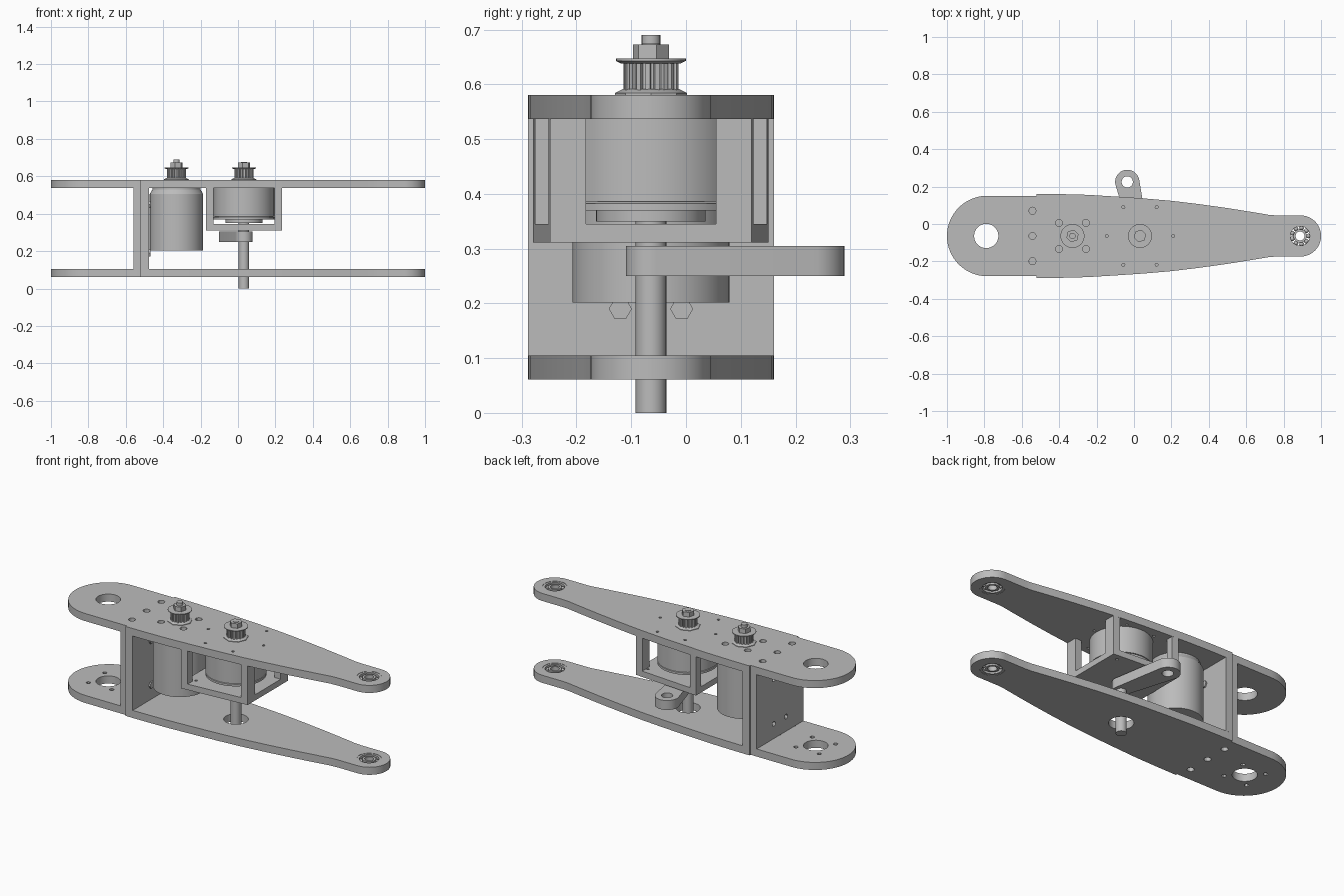
import bpy, bmesh, math
from mathutils import Matrix, Vector

if "Cube" in bpy.data.objects:
    bpy.data.objects.remove(bpy.data.objects["Cube"])

CY = -0.064                     # centre line of the arm
GREY = (0.5, 0.5, 0.5, 1)
grey = bpy.data.materials.new("plain grey")
grey.use_nodes = True
grey.diffuse_color = GREY
grey.node_tree.nodes["Principled BSDF"].inputs["Base Color"].default_value = GREY


def finish(name, bm, matrix=Matrix()):
    bmesh.ops.remove_doubles(bm, verts=bm.verts, dist=1e-5)
    bmesh.ops.recalc_face_normals(bm, faces=bm.faces)
    mesh = bpy.data.meshes.new(name)
    bm.to_mesh(mesh)
    bm.free()
    mesh.materials.append(grey)
    obj = bpy.data.objects.new(name, mesh)
    obj.matrix_world = matrix
    bpy.context.collection.objects.link(obj)
    bpy.ops.object.select_all(action='DESELECT')
    obj.select_set(True)
    bpy.context.view_layer.objects.active = obj
    bpy.ops.object.shade_smooth_by_angle(angle=math.radians(30))
    return obj


def circle(x, y, r, n=32, start=0.0, sweep=math.tau):
    steps = n if sweep == math.tau else n - 1
    return [(x + r * math.cos(start + sweep * i / steps),
             y + r * math.sin(start + sweep * i / steps)) for i in range(n)]


def plate(name, loops, z0, z1, matrix=Matrix()):
    """Flat part: first loop is the outline, the others are holes."""
    curve = bpy.data.curves.new(name + " outline", 'CURVE')
    curve.dimensions, curve.fill_mode = '2D', 'BOTH'
    curve.extrude = (z1 - z0) / 2
    for loop in loops:
        spline = curve.splines.new('POLY')
        spline.points.add(len(loop) - 1)
        for point, (x, y) in zip(spline.points, loop):
            point.co = (x, y, 0, 1)
        spline.use_cyclic_u = True
    temp = bpy.data.objects.new(name + " outline", curve)
    bpy.context.collection.objects.link(temp)
    graph = bpy.context.evaluated_depsgraph_get()
    mesh = bpy.data.meshes.new_from_object(temp.evaluated_get(graph))
    bm = bmesh.new()
    bm.from_mesh(mesh)
    bpy.data.objects.remove(temp)
    bpy.data.curves.remove(curve)
    bpy.data.meshes.remove(mesh)
    bmesh.ops.translate(bm, verts=bm.verts, vec=(0, 0, (z0 + z1) / 2))
    return finish(name, bm, matrix)


def lathe(name, x, y, profile, n=48):
    """Solid of revolution from (radius, height) points."""
    bm = bmesh.new()
    rings = [[bm.verts.new((px, py, z)) for px, py in circle(x, y, r, n)] for r, z in profile]
    for low, high in zip(rings, rings[1:]):
        for i in range(n):
            j = (i + 1) % n
            bm.faces.new((low[i], low[j], high[j], high[i]))
    bm.faces.new(rings[0])
    bm.faces.new(rings[-1])
    return finish(name, bm)


def mirrored(side):
    """Close an outline given on the +y side of the centre line."""
    return [(x, CY + h) for x, h in side] + [(x, CY - h) for x, h in reversed(side)]


LOW, HIGH = (0.061, 0.105), (0.537, 0.581)      # heights of the two plate layers

# Fork link: two round-ended plates joined by a wall
fork = [(-0.52, CY - 0.215), (-0.52, CY + 0.215)]
fork += circle(-0.785, CY, 0.215, 33, math.pi / 2, math.pi)
bore = circle(-0.79, CY, 0.065)
joint_screws = [circle(-0.543, CY + d, 0.019, 12) for d in (-0.135, 0, 0.135)]
bore_bolts = [circle(-0.79 + 0.075 * a, CY + 0.075 * b, 0.012, 12) for a in (-1, 1) for b in (-1, 1)]
plate("fork_top_plate", [fork, bore] + joint_screws, *HIGH)
plate("fork_bottom_plate", [fork, bore] + joint_screws + bore_bolts, *LOW)

# Walls stand in the yz plane
UPRIGHT = Matrix(((0, 0, 1, 0), (1, 0, 0, 0), (0, 1, 0, 0), (0, 0, 0, 1)))
wall_spots = [(CY + d, z) for d in (-0.056, 0.056) for z in (0.19, 0.45)]
for name, half, x0, x1 in (("fork_wall", 0.215, -0.56, -0.52), ("arm_wall", 0.225, -0.52, -0.475)):
    outline = [(CY - half, LOW[1]), (CY + half, LOW[1]), (CY + half, HIGH[0]), (CY - half, HIGH[0])]
    plate(name, [outline] + [circle(y, z, 0.014, 12) for y, z in wall_spots], x0, x1, UPRIGHT)
for y, z in wall_spots:
    plate("wall_screw", [circle(y, z, 0.021, 6)], -0.515, -0.467, UPRIGHT)

# Tapered arm plates
taper = [(-0.52, 0.225), (-0.4, 0.224), (-0.25, 0.22), (-0.1, 0.211), (0.05, 0.201),
         (0.2, 0.188), (0.35, 0.17), (0.5, 0.149), (0.65, 0.125), (0.72, 0.113), (0.76, 0.11)]
nose = [(x, y - CY) for x, y in circle(0.89, CY, 0.11, 17, math.pi / 2, -math.pi / 2)]
arm = mirrored(taper + nose[:-1] + [(1.0, 0.0005)])
BEARING_X, MOTOR_X, DRIVE_X = 0.888, -0.329, 0.032
seat = circle(BEARING_X, CY, 0.065)
motor_bolts = [circle(MOTOR_X + 0.072 * a, CY + 0.07 * b, 0.019, 12) for a in (-1, 1) for b in (-1, 1)]
ring_bolts = [circle(px, py, 0.008, 8) for px, py in circle(DRIVE_X, CY, 0.178, 6)]
plate("arm_top_plate", [arm, seat] + motor_bolts + ring_bolts, *HIGH)
plate("arm_bottom_plate", [arm, seat, circle(DRIVE_X, CY, 0.065)], *LOW)

# Ball bearings in the arm tip
for z0, z1 in (LOW, HIGH):
    z0, z1 = z0 + 0.002, z1 - 0.002
    plate("bearing_outer_ring", [circle(BEARING_X, CY, 0.065), circle(BEARING_X, CY, 0.052)], z0, z1)
    plate("bearing_inner_ring", [circle(BEARING_X, CY, 0.036), circle(BEARING_X, CY, 0.024)], z0, z1)
    balls = bmesh.new()
    for px, py in circle(BEARING_X, CY, 0.044, 9):
        bmesh.ops.create_uvsphere(balls, u_segments=12, v_segments=8, radius=0.0125,
                                  matrix=Matrix.Translation(Vector((px, py, (z0 + z1) / 2))))
    finish("bearing_balls", balls)

# Tall motor and flat drive motor
lathe("tall_motor", MOTOR_X, CY,
      [(0.143, 0.202), (0.143, 0.505), (0.128, 0.53), (0.128, 0.538)])
lathe("drive_motor", DRIVE_X, CY, [(0.162, 0.386), (0.162, 0.538)], 64)
lathe("drive_motor_rim", DRIVE_X, CY, [(0.162, 0.37), (0.162, 0.382), (0.15, 0.387)], 64)
lathe("drive_motor_hub", DRIVE_X, CY, [(0.1, 0.35), (0.1, 0.371)])
lathe("drive_shaft", DRIVE_X, CY, [(0.028, 0.0), (0.028, 0.355)], 32)

# Motor cage: tapered floor and four corner posts
X0, X1, H0, H1 = -0.17, 0.236, 0.215, 0.184
floor_bolts = [circle(x, CY + d, 0.008, 8) for x in (-0.12, 0.185) for d in (-0.15, 0.15)]
plate("cage_floor", [mirrored([(X0, H0), (X1, H1)])] + floor_bolts, 0.311, 0.345)
for s in (-1, 1):
    for name, xa, xb, ha, hb, inner in (("rear_post", X0, -0.13, H0, 0.212, 0.17),
                                        ("front_post", 0.195, X1, 0.187, H1, 0.119)):
        loop = [(xa, CY + s * inner), (xb, CY + s * inner), (xb, CY + s * hb), (xa, CY + s * ha)]
        plate("cage_" + name, [loop], 0.345, HIGH[0])

# Crank lever: a tapered bar around two circles
EYE = Vector((-0.036, 0.225))
HUB = Vector((DRIVE_X, CY))
heading = math.atan2(EYE.y - HUB.y, EYE.x - HUB.x)
lever = circle(EYE.x, EYE.y, 0.065, 21, heading - math.pi / 2, math.pi)
lever += circle(HUB.x, HUB.y, 0.046, 17, heading + math.pi / 2, math.pi)
plate("crank_lever", [lever, circle(EYE.x, EYE.y, 0.03)], 0.25, 0.305)

# Toothed belt pulleys with nuts
TEETH = 18
for x, tip in ((MOTOR_X, 0.69), (DRIVE_X, 0.676)):
    gear = []
    for i in range(TEETH):
        for k, r in ((0, 0.042), (0.3, 0.042), (0.4, 0.05), (0.9, 0.05)):
            a = math.tau * (i + k) / TEETH
            gear.append((x + r * math.cos(a), CY + r * math.sin(a)))
    lathe("pulley_base", x, CY, [(0.066, HIGH[1]), (0.066, 0.584), (0.05, 0.592)], 8)
    plate("pulley_teeth", [gear], 0.59, 0.64)
    lathe("pulley_flange", x, CY, [(0.054, 0.638), (0.064, 0.643), (0.064, 0.647)], 32)
    plate("pulley_nut", [circle(x, CY, 0.034, 6, 0.3)], 0.647, 0.673)
    lathe("pulley_shaft", x, CY, [(0.017, 0.64), (0.017, tip)], 20)
